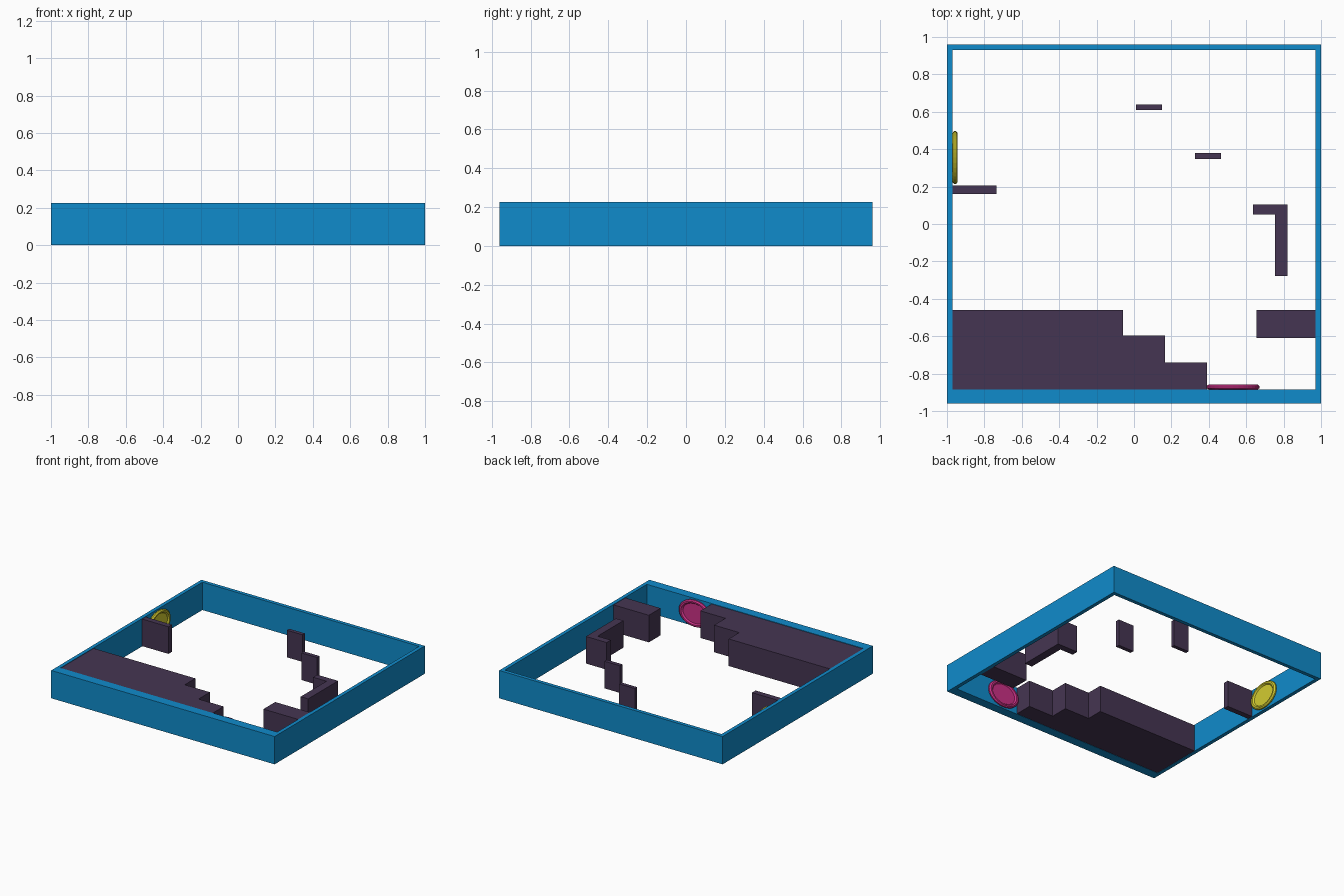
import bpy, bmesh
from math import cos, sin, tau
from mathutils import Vector

if "Cube" in bpy.data.objects:
    bpy.data.objects.remove(bpy.data.objects["Cube"])


def material(name, rgb):
    m = bpy.data.materials.new(name)
    m.diffuse_color = (*rgb, 1)
    m.use_nodes = True
    m.node_tree.nodes["Principled BSDF"].inputs["Base Color"].default_value = m.diffuse_color
    return m


BLUE = material("blue", (0.005, 0.26, 0.6))
DARK = material("dark_purple", (0.06, 0.036, 0.085))
PINK = material("pink", (0.6, 0.03, 0.24))
YELLOW = material("yellow", (0.65, 0.6, 0.03))


def finish(name, bm, mat):
    bmesh.ops.recalc_face_normals(bm, faces=bm.faces)
    me = bpy.data.meshes.new(name)
    bm.to_mesh(me)
    bm.free()
    me.materials.append(mat)
    ob = bpy.data.objects.new(name, me)
    bpy.context.collection.objects.link(ob)
    return ob


def bridge(bm, a, b):
    n = len(a)
    for i in range(n):
        j = (i + 1) % n
        bm.faces.new((a[i], a[j], b[j], b[i]))


def prism(name, outline, z0, z1, mat):
    bm = bmesh.new()
    lo, hi = ([bm.verts.new((x, y, z)) for x, y in outline] for z in (z0, z1))
    bridge(bm, lo, hi)
    bm.faces.new(lo)
    bm.faces.new(hi)
    return finish(name, bm, mat)


def rect(x0, x1, y0, y1):
    return [(x0, y0), (x1, y0), (x1, y1), (x0, y1)]


# Open rectangular outer wall
H = 0.225
bm = bmesh.new()
outer, inner = rect(-1, 1, -0.96, 0.96), rect(-0.97, 0.97, -0.885, 0.93)
rings = [[bm.verts.new((x, y, z)) for x, y in o]
         for o, z in ((outer, 0), (outer, H), (inner, H), (inner, 0))]
for i in range(4):
    bridge(bm, rings[i], rings[(i + 1) % 4])
finish("outer_wall", bm, BLUE)

# Stepped platform, ledge and thin freestanding blocks
blocks = {
    "platform_large": (-0.97, -0.06, -0.885, -0.46),
    "platform_middle_step": (-0.06, 0.165, -0.885, -0.595),
    "platform_low_step": (0.165, 0.39, -0.885, -0.74),
    "right_ledge": (0.655, 0.97, -0.61, -0.46),
    "left_ledge": (-0.97, -0.735, 0.16, 0.205),
    "upper_block": (0.01, 0.15, 0.61, 0.64),
    "middle_block": (0.325, 0.465, 0.348, 0.38),
}
for name, r in blocks.items():
    prism(name, rect(*r), 0.002, 0.221, DARK)
prism("corner_block", [(0.755, -0.277), (0.822, -0.277), (0.822, 0.105),
                       (0.637, 0.105), (0.637, 0.052), (0.755, 0.052)], 0.002, 0.221, DARK)


# Oval wall discs with a raised rim and a recessed face
def oval(name, centre, across, normal, mat):
    bm = bmesh.new()
    c, u, n = Vector(centre), Vector(across), Vector(normal)
    profile = [(0.92, 0), (1, 0.008), (1, 0.018), (0.92, 0.027), (0.82, 0.027), (0.74, 0.016)]
    rings = []
    for s, d in profile:
        rings.append([bm.verts.new(c + n * d + u * (0.142 * s * cos(tau * i / 32))
                                   + Vector((0, 0, 0.107 * s * sin(tau * i / 32))))
                      for i in range(32)])
    for a, b in zip(rings, rings[1:]):
        bridge(bm, a, b)
    bm.faces.new(rings[0])
    bm.faces.new(rings[-1])
    return finish(name, bm, mat)


oval("yellow_disc", (-0.97, 0.355, 0.112), (0, 1, 0), (1, 0, 0), YELLOW)
oval("pink_disc", (0.53, -0.885, 0.112), (1, 0, 0), (0, 1, 0), PINK)
